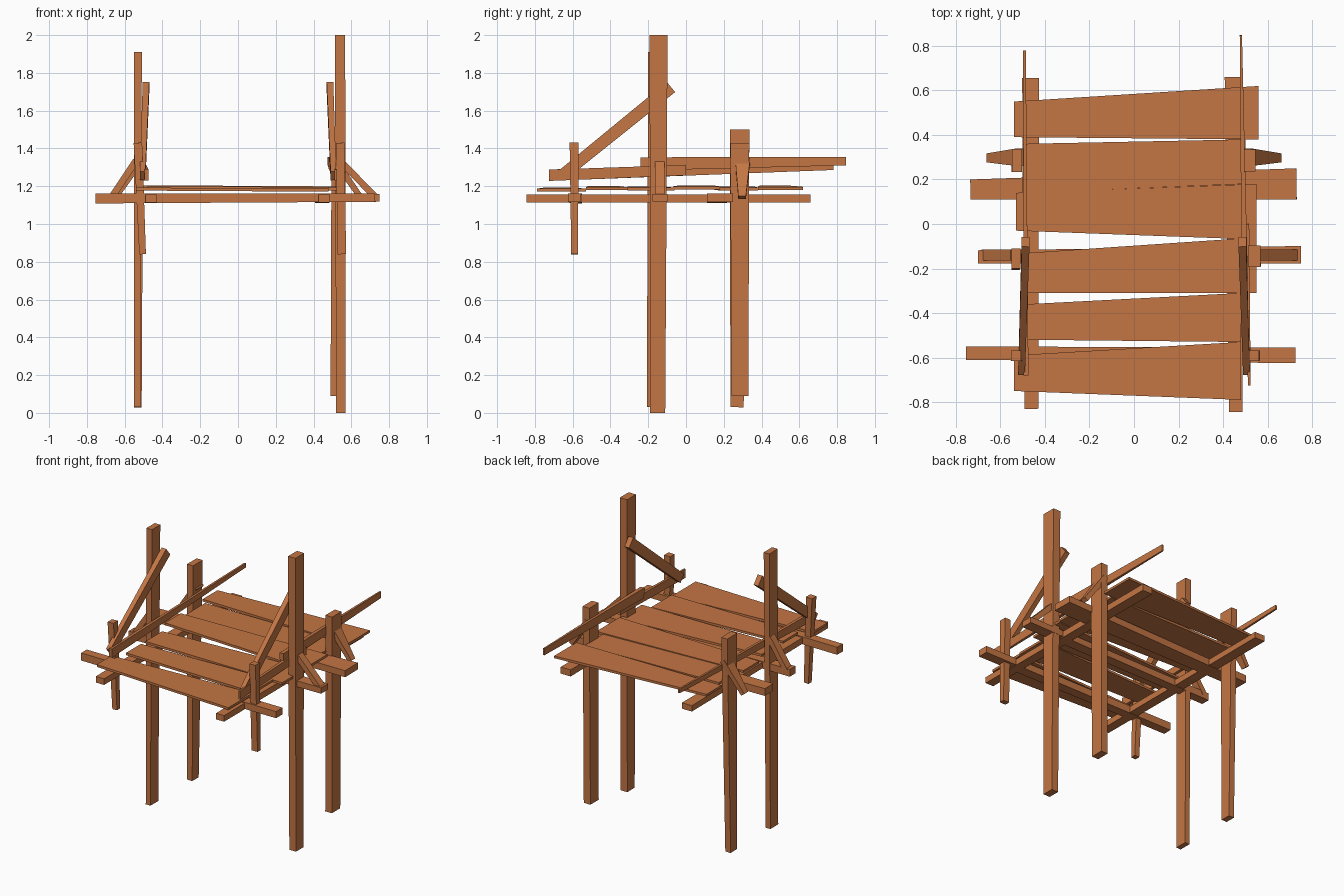
import bpy
from mathutils import Vector

wood = bpy.data.materials.new("warm brown wood")
wood.diffuse_color = (0.55, 0.18, 0.058, 1)


def hexa(name, a, b):
    """Solid between two four-cornered end outlines."""
    faces = [(3, 2, 1, 0), (4, 5, 6, 7)]
    faces += [(i, (i + 1) % 4, (i + 1) % 4 + 4, i + 4) for i in range(4)]
    me = bpy.data.meshes.new(name)
    me.from_pydata([tuple(v) for v in a + b], [], faces)
    me.materials.append(wood)
    ob = bpy.data.objects.new(name, me)
    bpy.context.collection.objects.link(ob)
    bpy.context.view_layer.objects.active = ob
    bpy.ops.object.mode_set(mode='EDIT')
    bpy.ops.mesh.select_all(action='SELECT')
    bpy.ops.mesh.normals_make_consistent(inside=False)
    bpy.ops.object.mode_set(mode='OBJECT')
    return ob


def beam(name, p, q, size_p, size_q=None, side=(1, 0, 0)):
    """Tapered timber from p to q; size = (width along side, depth across)."""
    p, q, side = Vector(p), Vector(q), Vector(side)
    d = (q - p).normalized()
    u = (side - d * side.dot(d)).normalized()
    v = d.cross(u)

    def ring(c, s):
        return [c + u * s[0] / 2 * i + v * s[1] / 2 * j
                for i, j in ((-1, -1), (1, -1), (1, 1), (-1, 1))]
    return hexa(name, ring(p, size_p), ring(q, size_q or size_p))


# Upright posts
beam("tall_post_right", (0.545, -0.15, 0), (0.54, -0.145, 2.0), (0.05, 0.08), (0.055, 0.095))
beam("tall_post_left", (-0.533, -0.165, 0.03), (-0.53, -0.155, 1.91), (0.035, 0.085), (0.042, 0.09))
beam("back_post_right", (0.515, 0.285, 0.09), (0.52, 0.285, 1.43), (0.05, 0.09), (0.05, 0.10))
beam("back_post_left", (-0.53, 0.27, 0.03), (-0.525, 0.285, 1.5), (0.04, 0.07), (0.045, 0.105))
beam("short_post_right", (0.55, -0.59, 0.84), (0.54, -0.592, 1.43), (0.045, 0.035), (0.045, 0.048))
beam("short_post_left", (-0.505, -0.59, 0.84), (-0.53, -0.592, 1.43), (0.035, 0.035), (0.045, 0.048))

# Cross beams under the deck, left to right
Y = (0, 1, 0)
beam("front_cross_beam", (-0.755, -0.58, 1.135), (0.725, -0.59, 1.14), (0.06, 0.052), (0.07, 0.045), Y)
beam("middle_cross_beam", (-0.70, -0.148, 1.135), (0.75, -0.138, 1.14), (0.06, 0.05), (0.078, 0.04), Y)
beam("back_cross_beam", (-0.735, 0.155, 1.135), (0.73, 0.18, 1.14), (0.09, 0.05), (0.14, 0.045), Y)

# Long bearers under the deck, front to back
beam("bearer_right", (0.457, -0.845, 1.135), (0.445, 0.66, 1.135), (0.06, 0.042), (0.075, 0.045))
beam("bearer_left", (-0.46, -0.83, 1.135), (-0.465, 0.655, 1.135), (0.062, 0.042), (0.075, 0.04))

# Deck planks: left x, right x, (left y low, high), (right y low, high), z
planks = [
    (-0.54, 0.56, (0.39, 0.55), (0.38, 0.62), 1.192),
    (-0.50, 0.50, (0.14, 0.36), (0.18, 0.38), 1.188),
    (-0.53, 0.55, (-0.03, 0.14), (-0.07, 0.18), 1.194),
    (-0.48, 0.55, (-0.31, -0.13), (-0.31, -0.06), 1.188),
    (-0.48, 0.48, (-0.52, -0.36), (-0.53, -0.31), 1.19),
    (-0.54, 0.48, (-0.75, -0.59), (-0.79, -0.53), 1.182),
]
for n, (xl, xr, yl, yr, z) in enumerate(planks, 1):
    ends = []
    for x, (lo, hi), dz in ((xl, yl, 0.003), (xr, yr, -0.003)):
        b, t = z + dz - 0.008, z + dz + 0.008
        ends.append([(x, lo, b), (x, hi, b), (x, hi, t), (x, lo, t)])
    hexa("deck_plank_%d" % n, *ends)

# Side rails
beam("rear_rail_right", (0.497, -0.24, 1.318), (0.48, 0.848, 1.333), (0.028, 0.07), (0.01, 0.045))
beam("front_rail_right", (0.518, -0.725, 1.258), (0.505, 0.0, 1.285), (0.012, 0.06), (0.025, 0.055))
beam("side_rail_left", (-0.485, -0.68, 1.26), (-0.492, 0.78, 1.30), (0.022, 0.06), (0.012, 0.028))

# Braces on both sides
for s, label in ((1, "right"), (-1, "left")):
    # Slanted handrail from tall post to short post
    beam("slanted_rail_" + label, (s * 0.505, -0.66, 1.255), (s * 0.487, -0.08, 1.725),
         (0.03, 0.06), (0.035, 0.07))
    # Outward knee braces at tall and back posts
    tip = 0.73 if s > 0 else 0.67
    beam("tall_post_brace_" + label, (s * 0.54, -0.14, 1.335), (s * tip, -0.14, 1.14),
         (0.05, 0.035), None, Y)
    beam("back_post_brace_" + label, (s * 0.51, 0.30, 1.34), (s * 0.65, 0.297, 1.14),
         (0.08, 0.035), (0.04, 0.03), Y)
